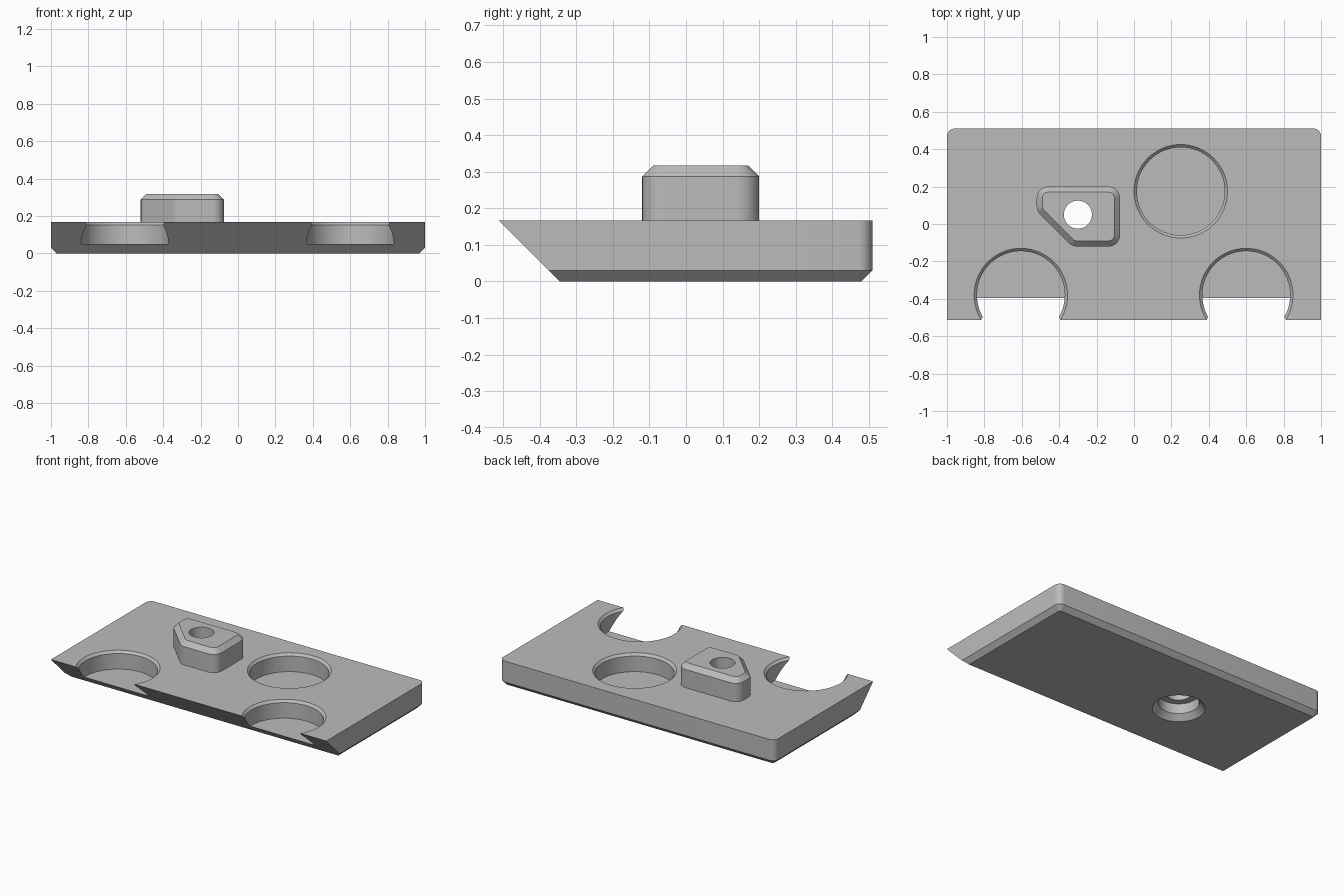
import bpy, bmesh, math
from mathutils import Vector

if "Cube" in bpy.data.objects:
    bpy.data.objects.remove(bpy.data.objects["Cube"], do_unlink=True)

grey = bpy.data.materials.new("plain_grey")
grey.use_nodes = True
COLOUR = (0.5, 0.5, 0.5, 1)
grey.diffuse_color = COLOUR
grey.node_tree.nodes["Principled BSDF"].inputs["Base Color"].default_value = COLOUR


def outline(points, radii, inset=0, steps=8):
    """Counter-clockwise polygon with rounded corners, optionally inset."""
    pts, ring = [Vector(p) for p in points], []
    for i, p in enumerate(pts):
        if radii[i] == 0:
            ring.append(p)
            continue
        d1 = (p - pts[i - 1]).normalized()
        d2 = (pts[(i + 1) % len(pts)] - p).normalized()
        n1, n2 = Vector((-d1.y, d1.x)), Vector((-d2.y, d2.x))
        centre = p + (n1 + n2) / (1 + n1.dot(n2)) * radii[i]
        turn = math.atan2(d1.cross(d2), d1.dot(d2))
        start = math.atan2(-n1.y, -n1.x)
        for k in range(steps + 1):
            a = start + turn * k / steps
            ring.append(centre + Vector((math.cos(a), math.sin(a))) * (radii[i] - inset))
    return ring


def loft(name, layers):
    """Closed solid through a stack of (z, ring) layers."""
    bm = bmesh.new()
    rings = [[bm.verts.new((p[0], p[1], z)) for p in ring] for z, ring in layers]
    n = len(rings[0])
    for lower, upper in zip(rings, rings[1:]):
        for i in range(n):
            j = (i + 1) % n
            bm.faces.new((lower[i], lower[j], upper[j], upper[i]))
    bm.faces.new(rings[0][::-1])
    bm.faces.new(rings[-1])
    mesh = bpy.data.meshes.new(name)
    bm.to_mesh(mesh)
    bm.free()
    obj = bpy.data.objects.new(name, mesh)
    bpy.context.collection.objects.link(obj)
    mesh.materials.append(grey)
    return obj


def turned(name, x, y, profile, segments=64):
    """Round solid from (radius, z) steps."""
    angles = [math.tau * k / segments for k in range(segments)]
    return loft(name, [(z, [(x + r * math.cos(a), y + r * math.sin(a)) for a in angles])
                       for r, z in profile])


def cut(obj, cutter):
    mod = obj.modifiers.new("cut", "BOOLEAN")
    mod.operation, mod.solver, mod.object = "DIFFERENCE", "EXACT", cutter
    bpy.context.view_layer.objects.active = obj
    bpy.ops.object.modifier_apply(modifier=mod.name)


TOP, CHAMFER = 0.167, 0.03


# Base plate: sloping front, rounded back corners, chamfered underside
def plate_ring(z, c):
    front, side, back, r = -0.345 - z, 1 - c, 0.51 - c, 0.04 - c
    return z, outline([(-side, front), (side, front), (side, back), (-side, back)],
                      [0, 0, r, r])


plate = loft("base_plate", [plate_ring(0, CHAMFER), plate_ring(CHAMFER, 0), plate_ring(TOP, 0)])

# Raised block with one clipped corner and a chamfered top
corners = [(-0.33, -0.12), (-0.075, -0.12), (-0.075, 0.2), (-0.52, 0.2), (-0.52, 0.07)]
radii = [0.06] * len(corners)
body = outline(corners, radii)
block = loft("raised_block", [(TOP - 0.005, body), (0.287, body),
                              (0.317, outline(corners, radii, CHAMFER))])

# Round pockets with a chamfered rim, two of them open at the front
cutters = []
for x, y in [(0.25, 0.175), (-0.605, -0.38), (0.6, -0.38)]:
    pocket = turned("pocket_cutter", x, y, [(0.235, 0.05), (0.235, TOP - 0.015),
                                            (0.25, TOP), (0.25, 0.25)])
    cut(plate, pocket)
    cutters.append(pocket)

# Bolt hole through block and plate, widened and countersunk below
bolt = turned("bolt_hole_cutter", -0.3, 0.05, [(0.155, -0.1), (0.155, 0), (0.12, 0.035),
                                               (0.12, 0.1), (0.075, 0.1), (0.075, 0.4)])
cut(plate, bolt)
cut(block, bolt)
for cutter in cutters + [bolt]:
    bpy.data.objects.remove(cutter, do_unlink=True)

# Smooth shading on the round walls only
for obj in (plate, block):
    bpy.ops.object.select_all(action="DESELECT")
    obj.select_set(True)
    bpy.context.view_layer.objects.active = obj
    bpy.ops.object.shade_smooth_by_angle(angle=math.radians(30))
